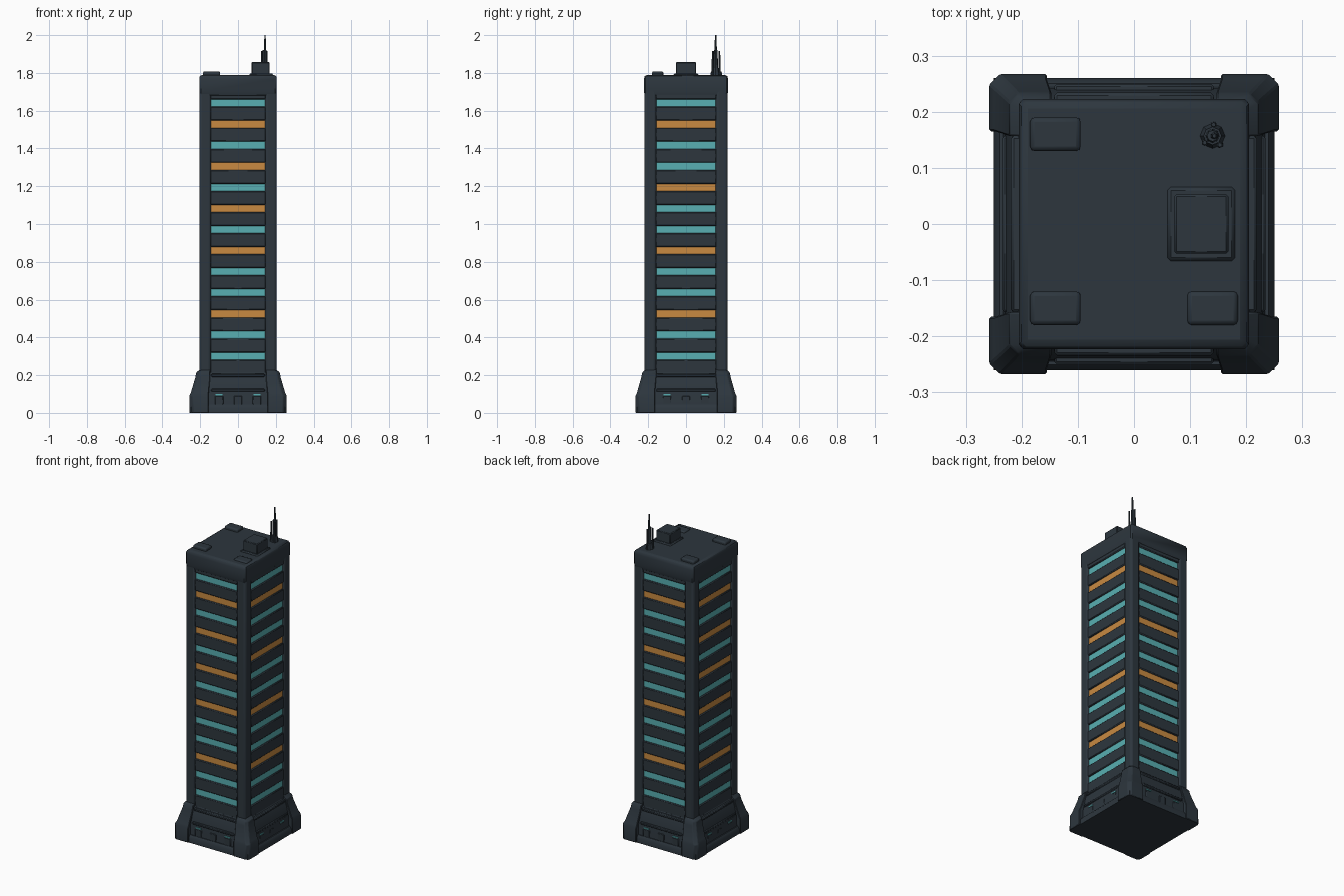
import bpy, bmesh
from math import radians
from mathutils import Matrix, Vector

cube = bpy.data.objects.get("Cube")
if cube:
    bpy.data.objects.remove(cube, do_unlink=True)


def material(name, rgb):
    m = bpy.data.materials.new(name)
    m.use_nodes = True
    m.diffuse_color = (*rgb, 1)
    m.node_tree.nodes["Principled BSDF"].inputs["Base Color"].default_value = (*rgb, 1)
    return m


WALL = material("dark slate", (0.026, 0.037, 0.048))
TEAL = material("teal glass", (0.098, 0.43, 0.445))
AMBER = material("amber glass", (0.58, 0.255, 0.053))


def finish(bm, name, mat, bevel=0.0, segments=1):
    bmesh.ops.recalc_face_normals(bm, faces=bm.faces)
    me = bpy.data.meshes.new(name)
    bm.to_mesh(me)
    bm.free()
    me.materials.append(mat)
    ob = bpy.data.objects.new(name, me)
    bpy.context.collection.objects.link(ob)
    if bevel:
        mod = ob.modifiers.new("Bevel", "BEVEL")
        mod.width, mod.segments = bevel, segments
        mod.limit_method = "ANGLE"
    bpy.ops.object.select_all(action="DESELECT")
    ob.select_set(True)
    bpy.context.view_layer.objects.active = ob
    bpy.ops.object.shade_smooth_by_angle(angle=radians(35))
    return ob


def box(name, lo, hi, mat=WALL, bevel=0.0, segments=1):
    lo, hi = Vector(lo), Vector(hi)
    bm = bmesh.new()
    bmesh.ops.create_cube(bm, size=1, matrix=Matrix.Translation((lo + hi) / 2)
                          @ Matrix.Diagonal((*(hi - lo), 1)))
    return finish(bm, name, mat, bevel, segments)


def loft(name, sections, mat=WALL, bevel=0.0):
    """Stack closed outlines, each given as a height and a list of xy points."""
    bm = bmesh.new()
    rings = [[bm.verts.new((x, y, z)) for x, y in pts] for z, pts in sections]
    for a, b in zip(rings, rings[1:]):
        for i in range(len(a)):
            j = (i + 1) % len(a)
            bm.faces.new((a[i], a[j], b[j], b[i]))
    bm.faces.new(rings[0][::-1])
    bm.faces.new(rings[-1])
    return finish(bm, name, mat, bevel)


def rect(hx, hy):
    return [(-hx, -hy), (hx, -hy), (hx, hy), (-hx, hy)]


def rod(name, x, y, z0, z1, r0, r1, sides=8):
    bm = bmesh.new()
    bmesh.ops.create_cone(bm, cap_ends=True, segments=sides, radius1=r0, radius2=r1,
                          depth=z1 - z0, matrix=Matrix.Translation((x, y, (z0 + z1) / 2)))
    return finish(bm, name, WALL)


HX, HY, ROOF = 0.205, 0.22, 1.79
WX, WY = 0.142, 0.157          # half widths of the window bays
SIDES = {"front": (0, -1), "back": (0, 1), "left": (1, 0), "right": (-1, 0)}


def facade_box(name, side, u0, u1, d0, d1, z0, z1, mat=WALL, bevel=0.0):
    """Box on a facade: u runs along it, d is the depth inside the wall plane."""
    nx, ny = SIDES[side]
    if ny:
        ys = sorted((ny * (HY - d0), ny * (HY - d1)))
        return box(name, (u0, ys[0], z0), (u1, ys[1], z1), mat, bevel)
    xs = sorted((nx * (HX - d0), nx * (HX - d1)))
    return box(name, (xs[0], u0, z0), (xs[1], u1, z1), mat, bevel)


# Tower: core, corner pillars, crown
box("tower_core", (-HX + 0.02, -HY + 0.02, 0), (HX - 0.02, HY - 0.02, ROOF - 0.02))
for sx in (-1, 1):
    for sy in (-1, 1):
        xs = sorted((sx * WX, sx * HX))
        ys = sorted((sy * WY, sy * HY))
        box("corner_pillar", (xs[0], ys[0], 0.02), (xs[1], ys[1], 1.72), WALL, 0.014, 3)
loft("crown", [(1.675, rect(HX - 0.004, HY - 0.004)), (1.70, rect(HX, HY + 0.003)),
               (1.775, rect(HX, HY + 0.003)), (ROOF, rect(HX - 0.008, HY - 0.006))],
     bevel=0.008)

# Facades: floor bands with glass strips between them
ROWS, TOP_ROW, PITCH, GLASS = 13, 1.64, 0.1115, 0.019
for side, (nx, ny) in SIDES.items():
    half = WX if ny else WY
    amber_rows = {1, 3, 5, 7, 10} if side in ("front", "right") else {1, 4, 7, 10}
    for row in range(ROWS):
        z = TOP_ROW - row * PITCH
        facade_box(side + "_window_strip", side, -half, half, 0.011, 0.03,
                   z - GLASS - 0.004, z + GLASS + 0.004,
                   AMBER if row in amber_rows else TEAL)
        facade_box(side + "_floor_band", side, -half - 0.005, half + 0.005, 0.004, 0.04,
                   z - PITCH + GLASS, z - GLASS, WALL, 0.005)
    facade_box(side + "_top_band", side, -half - 0.005, half + 0.005, 0.004, 0.04,
               TOP_ROW + GLASS, 1.70, WALL, 0.005)

# Base: plinth, sloping skirt and entrance panels
loft("plinth", [(0, rect(0.25, 0.26)), (0.03, rect(0.25, 0.26)), (0.045, rect(0.24, 0.25))])
loft("base_skirt", [(0.03, rect(0.234, 0.246)), (0.11, rect(0.230, 0.242)),
                    (0.185, rect(0.217, 0.230)), (0.215, rect(0.20, 0.215))])
for side, (nx, ny) in SIDES.items():
    half = WX if ny else WY
    facade_box(side + "_base_lintel", side, -half, half, -0.029, 0.03, 0.112, 0.128, WALL, 0.004)
    facade_box(side + "_base_cornice", side, -half, half, -0.014, 0.03, 0.19, 0.208, WALL, 0.005)
    for u in (-0.1, 0, 0.1):
        facade_box(side + "_base_post", side, u - 0.022, u + 0.022, -0.028, 0.02,
                   0.03, 0.09, WALL, 0.003)
    for u in (-0.1, 0.1):
        facade_box(side + "_base_light", side, u - 0.018, u + 0.018, -0.0285, 0.01,
                   0.092, 0.099, TEAL)


# Base corners: chamfered buttresses leaning in to the pillars
def buttress_outline(sx, sy, hx, hy, inset, cut):
    pts = [(inset, inset + 0.01), (hx, inset + 0.01), (hx, hy - cut),
           (hx - cut, hy), (inset, hy)]
    pts = [(sx * x, sy * y) for x, y in pts]
    return pts if sx * sy > 0 else pts[::-1]


for sx in (-1, 1):
    for sy in (-1, 1):
        loft("corner_buttress",
             [(z, buttress_outline(sx, sy, *rest)) for z, *rest in (
                 (0, 0.258, 0.267, 0.155, 0.018), (0.09, 0.258, 0.267, 0.155, 0.018),
                 (0.105, 0.25, 0.26, 0.155, 0.018), (0.19, 0.225, 0.236, 0.147, 0.016),
                 (0.212, 0.222, 0.232, 0.147, 0.016), (0.23, 0.203, 0.217, 0.147, 0.012))],
             bevel=0.003)

# Roof: low pads, plant box with a sloping foot
for x, y, top in ((-0.14, 0.16, 1.808), (-0.14, -0.15, 1.808), (0.14, -0.15, 1.798)):
    box("roof_pad", (x - 0.045, y - 0.03, 1.77), (x + 0.045, y + 0.03, top), WALL, 0.008, 2)
box("plant_box", (0.072, -0.053, 1.77), (0.168, 0.053, 1.857), WALL, 0.004)
box("plant_foot", (0.06, -0.066, 1.77), (0.18, 0.066, 1.797), WALL, 0.006)

# Antenna: stepped mast with side rods
AX, AY = 0.14, 0.157
rod("antenna_foot", AX, AY, 1.77, 1.825, 0.026, 0.016)
rod("antenna_mast", AX, AY, 1.80, 1.92, 0.013, 0.010)
rod("antenna_tip", AX + 0.003, AY, 1.90, 2.0, 0.007, 0.004, 6)
for dx, dy in ((-0.014, -0.012), (0.002, 0.02), (0.013, -0.016)):
    rod("antenna_side_rod", AX + dx, AY + dy, 1.79, 1.915, 0.006, 0.004, 6)
